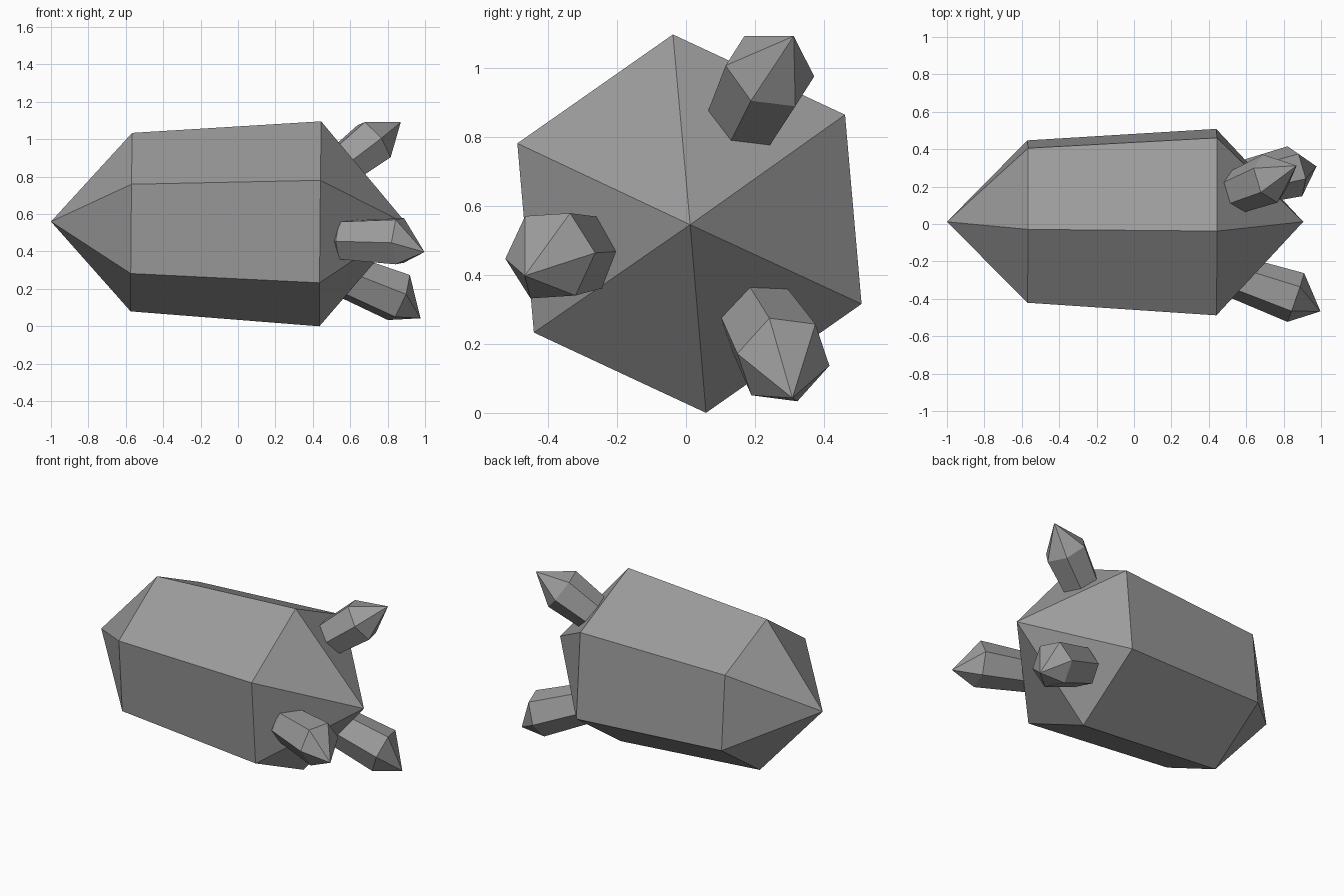
import bpy
from math import pi
from mathutils import Vector, Quaternion

if "Cube" in bpy.data.objects:
    bpy.data.objects.remove(bpy.data.objects["Cube"])

# dark grey stone
stone = bpy.data.materials.new("dark_stone")
stone.diffuse_color = (0.33, 0.33, 0.33, 1)
stone.use_nodes = True
stone.node_tree.nodes["Principled BSDF"].inputs["Base Color"].default_value = stone.diffuse_color


def crystal(name, back_tip, back, front, front_tip, corner, r_back, r_front):
    """Six-sided crystal: two hexagon rings on an axis, closed by a point at each end."""
    back, front = Vector(back), Vector(front)
    axis = (front - back).normalized()
    out = Vector(corner)
    out = (out - axis * out.dot(axis)).normalized()   # corner direction, square to axis
    verts = []
    for centre, r in ((back, r_back), (front, r_front)):
        for i in range(6):
            turn = Quaternion(axis, i * pi / 3)
            verts.append(centre + turn @ out * r)
    verts += [Vector(back_tip), Vector(front_tip)]
    faces = []
    for i in range(6):
        j = (i + 1) % 6
        faces += [(i, j, 6 + j, 6 + i), (j, i, 12), (6 + i, 6 + j, 13)]
    mesh = bpy.data.meshes.new(name)
    mesh.from_pydata(verts, [], faces)
    mesh.materials.append(stone)
    ob = bpy.data.objects.new(name, mesh)
    bpy.context.collection.objects.link(ob)


# large main crystal lying along x
crystal("main_crystal", (-1, 0.012, 0.56), (-0.57, 0.013, 0.557),
        (0.44, 0.01, 0.548), (0.905, 0.012, 0.545),
        (0, -0.087, 0.996), 0.479, 0.55)

# small crystals growing out of the right-hand point
crystal("upper_crystal", (0.44, 0.13, 0.78), (0.559, 0.176, 0.86),
        (0.728, 0.243, 0.99), (0.87, 0.312, 1.091),
        (0.04, -0.124, 0.017), 0.118, 0.135)
crystal("front_crystal", (0.44, -0.24, 0.465), (0.56, -0.288, 0.462),
        (0.865, -0.393, 0.455), (0.997, -0.467, 0.397),
        (0.015, 0.067, 0.137), 0.116, 0.138)
crystal("lower_crystal", (0.45, 0.18, 0.32), (0.58, 0.215, 0.268),
        (0.86, 0.282, 0.154), (0.976, 0.308, 0.043),
        (0.05, -0.045, 0.13), 0.122, 0.14)
